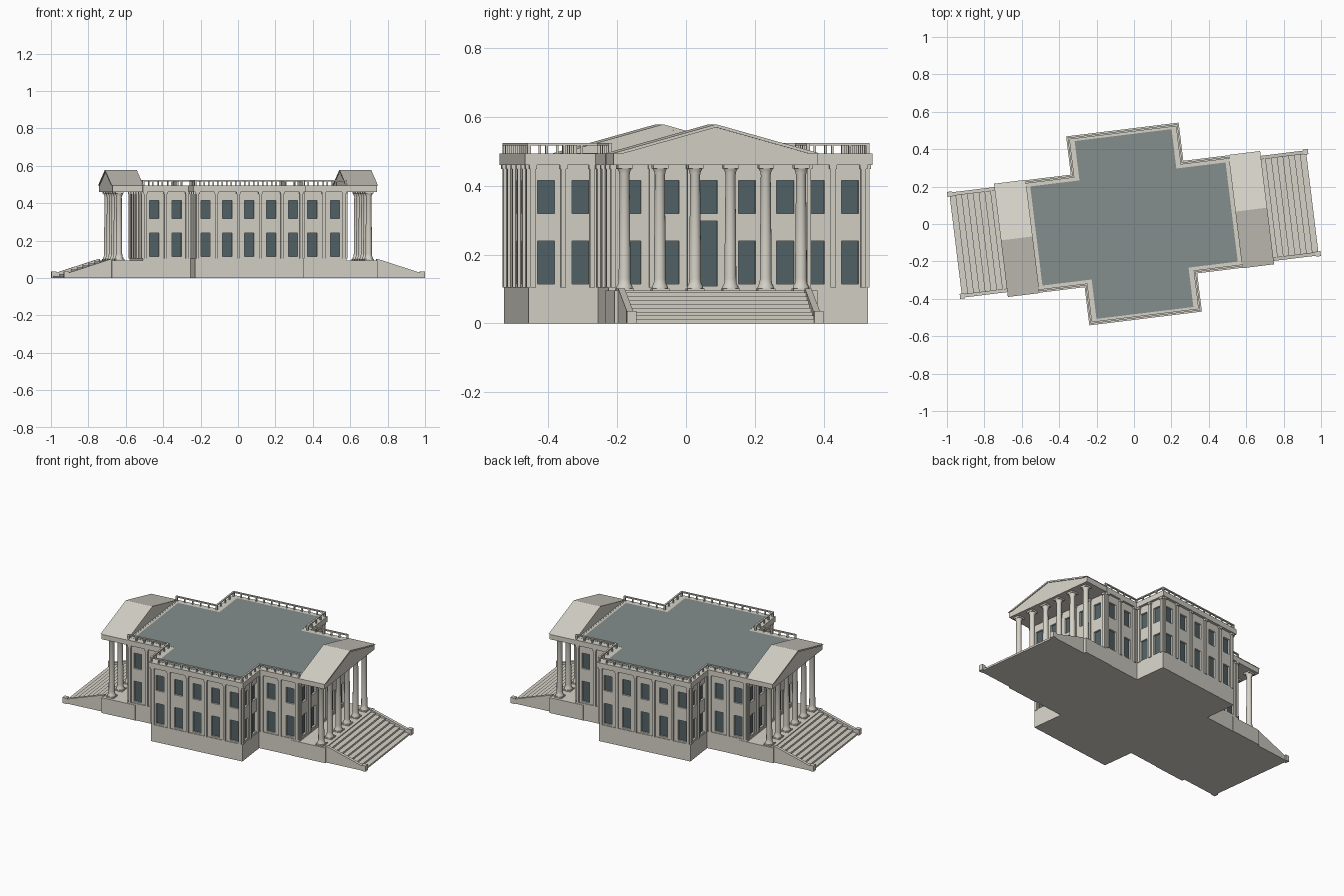
import bpy, bmesh, math
from mathutils import Matrix, Vector

if "Cube" in bpy.data.objects:
    bpy.data.objects.remove(bpy.data.objects["Cube"])

TURN = math.radians(7)  # the whole building is turned on its site


def material(name, rgb):
    m = bpy.data.materials.new(name)
    m.diffuse_color = (*rgb, 1)
    m.use_nodes = True
    m.node_tree.nodes["Principled BSDF"].inputs["Base Color"].default_value = m.diffuse_color
    return m


STONE = material("stone", (0.67, 0.645, 0.575))
SLATE = material("roof_slate", (0.23, 0.275, 0.265))
GLASS = material("window_glass", (0.085, 0.125, 0.138))


def finish(name, bm, mat, smooth=False):
    bmesh.ops.recalc_face_normals(bm, faces=bm.faces)
    me = bpy.data.meshes.new(name)
    bm.to_mesh(me)
    bm.free()
    me.materials.append(mat)
    ob = bpy.data.objects.new(name, me)
    bpy.context.collection.objects.link(ob)
    ob.rotation_euler.z = TURN
    if smooth:
        bpy.ops.object.select_all(action='DESELECT')
        ob.select_set(True)
        bpy.context.view_layer.objects.active = ob
        bpy.ops.object.shade_smooth_by_angle(angle=math.radians(35))
    return ob


def box(bm, x0, x1, y0, y1, z0, z1):
    m = Matrix.Translation(((x0 + x1) / 2, (y0 + y1) / 2, (z0 + z1) / 2))
    m = m @ Matrix.Diagonal((abs(x1 - x0), abs(y1 - y0), abs(z1 - z0), 1))
    bmesh.ops.create_cube(bm, size=1, matrix=m)


def extrude(bm, pts, vec):
    f = bm.faces.new([bm.verts.new(p) for p in pts])
    r = bmesh.ops.extrude_face_region(bm, geom=[f], use_keep_orig=True)
    bmesh.ops.translate(bm, vec=vec, verts=[v for v in r["geom"] if isinstance(v, bmesh.types.BMVert)])


def cross(bm, a, b, c, d, z0, z1):
    """Cross-shaped slab: wing half sizes a, b and arm half sizes c, d."""
    p = [(a, -b), (a, -d), (c, -d), (c, d), (a, d), (a, b)]
    p += [(-x, -y) for x, y in p]
    extrude(bm, [(x, y, z0) for x, y in p], Vector((0, 0, z1 - z0)))


def facade_box(bm, axis, sign, dist, pos, w, d0, d1, z0, z1):
    """Box on a facade, reaching from d0 to d1 out of the wall plane."""
    p0, p1 = sign * (dist + d0), sign * (dist + d1)
    if axis == "x":
        box(bm, p0, p1, pos - w / 2, pos + w / 2, z0, z1)
    else:
        box(bm, pos - w / 2, pos + w / 2, p0, p1, z0, z1)


# Facades: axis, wall distance, window positions, pilaster positions
A, B, C, D = 0.288, 0.493, 0.545, 0.29
FACADES = [
    ("y", B, [-0.236, -0.118, 0, 0.118, 0.236], [-0.279, -0.177, -0.059, 0.059, 0.177, 0.279]),
    ("y", D, [-0.487, -0.365, 0.365, 0.487], [-0.535, -0.426, -0.31, 0.31, 0.426, 0.535]),
    ("x", A, [-0.445, -0.345, 0.345, 0.445], [-0.484, -0.395, -0.31, 0.31, 0.395, 0.484]),
    ("x", C, [-0.224, -0.112, 0, 0.112, 0.224], [-0.28, -0.168, -0.056, 0.056, 0.168, 0.28]),
]

# Plinth under the building and porticoes
bm = bmesh.new()
cross(bm, A + 0.004, B + 0.004, C + 0.004, D + 0.004, 0, 0.105)
finish("plinth", bm, STONE)
bm = bmesh.new()
for s in (-1, 1):
    box(bm, s * 0.5, s * 0.716, -0.297, 0.297, 0, 0.095)
finish("portico_floors", bm, STONE)

# Walls with recessed window openings
bm = bmesh.new()
cross(bm, A, B, C, D, 0.1, 0.47)
walls = finish("walls", bm, STONE)
cut, glass, pil = bmesh.new(), bmesh.new(), bmesh.new()
for axis, dist, wins, pils in FACADES:
    for s in (-1, 1):
        for p in wins:
            door = axis == "x" and p == 0
            lower = (0.108, 0.297) if door else (0.114, 0.24)
            for z0, z1 in (lower, (0.319, 0.415)):
                facade_box(cut, axis, s, dist, p, 0.05, -0.012, 0.02, z0, z1)
                facade_box(glass, axis, s, dist, p, 0.054, -0.016, -0.0115, z0 - 0.002, z1 + 0.002)
        for p in pils:
            facade_box(pil, axis, s, dist, p, 0.015, -0.004, 0.009, 0.105, 0.465)
            facade_box(pil, axis, s, dist, p, 0.022, -0.004, 0.013, 0.449, 0.464)
cutter = finish("window_cutter", cut, STONE)
cutter.hide_render = True
mod = walls.modifiers.new("windows", "BOOLEAN")
mod.operation, mod.solver, mod.object = "DIFFERENCE", "EXACT", cutter
finish("window_panes", glass, GLASS)
finish("pilasters", pil, STONE)

# Cornice and flat roof
bm = bmesh.new()
cross(bm, A + 0.015, B + 0.016, C + 0.005, D + 0.013, 0.461, 0.494)
finish("cornice", bm, STONE)
bm = bmesh.new()
cross(bm, 0.261, 0.479, 0.526, 0.267, 0.485, 0.4947)
finish("flat_roof", bm, SLATE)

# Balustrade along every open roof edge
bm = bmesh.new()


def balustrade(p, q):
    p, q = Vector(p), Vector(q)
    lo = [min(p[i], q[i]) - 0.005 for i in (0, 1)]
    hi = [max(p[i], q[i]) + 0.005 for i in (0, 1)]
    box(bm, lo[0], hi[0], lo[1], hi[1], 0.517, 0.524)
    n = max(2, round((q - p).length / 0.05))
    for i in range(n + 1):
        x, y = p.lerp(q, i / n)
        r = 0.005 if i in (0, n) else 0.0035
        box(bm, x - r, x + r, y - r, y + r, 0.493, 0.518)


for sy in (-1, 1):
    balustrade((-0.291, sy * 0.496), (0.291, sy * 0.496))
    for sx in (-1, 1):
        balustrade((sx * 0.291, sy * 0.29), (sx * 0.291, sy * 0.496))
        balustrade((sx * 0.291, sy * 0.29), (sx * 0.546, sy * 0.29))
finish("balustrade", bm, STONE)

# Portico entablatures and gables
bm = bmesh.new()
for s in (-1, 1):
    box(bm, s * 0.54, s * 0.712, -0.3, 0.3, 0.461, 0.495)
    extrude(bm, [(s * 0.548, -0.298, 0.494), (s * 0.548, 0.298, 0.494), (s * 0.548, 0, 0.574)],
            Vector((s * 0.164, 0, 0)))
    rake = [(-0.305, 0.494), (0, 0.579), (0.305, 0.494), (0.272, 0.494), (0, 0.570), (-0.272, 0.494)]
    extrude(bm, [(s * 0.546, y, z) for y, z in rake], Vector((s * 0.171, 0, 0)))
finish("portico_gables", bm, STONE)

# Turned columns
bm = bmesh.new()
PROFILE = [(0.024, 0.101), (0.023, 0.108), (0.018, 0.117), (0.0172, 0.13), (0.0168, 0.22),
           (0.0145, 0.432), (0.016, 0.436), (0.016, 0.44), (0.022, 0.452)]
N = 16
for s in (-1, 1):
    for k in range(6):
        cx, cy = s * 0.672, (k - 2.5) * 0.1034 - s * 0.004
        rings = [[bm.verts.new((cx + r * math.cos(t * math.tau / N), cy + r * math.sin(t * math.tau / N), z))
                  for t in range(N)] for r, z in PROFILE]
        for a, b in zip(rings, rings[1:]):
            for t in range(N):
                bm.faces.new((a[t], a[(t + 1) % N], b[(t + 1) % N], b[t]))
        box(bm, cx - 0.025, cx + 0.025, cy - 0.025, cy + 0.025, 0.094, 0.102)
        box(bm, cx - 0.022, cx + 0.022, cy - 0.022, cy + 0.022, 0.451, 0.462)
finish("columns", bm, STONE, smooth=True)

# Stairs with sloped side walls and end posts
STEPS = 8
steps, cheeks = bmesh.new(), bmesh.new()
for s in (-1, 1):
    off = -s * 0.004
    prof = [(0.71, 0)]
    for i in range(STEPS):
        z = 0.095 * (STEPS - i) / (STEPS + 0.5)
        prof += [(0.71 + 0.25 * i / STEPS, z), (0.71 + 0.25 * (i + 1) / STEPS, z)]
    prof.append((0.96, 0))
    extrude(steps, [(s * x, off - 0.268, z) for x, z in prof], Vector((0, 0.536, 0)))
    for t in (-1, 1):
        side = [(0.71, 0), (0.96, 0), (0.96, 0.024), (0.718, 0.102), (0.71, 0.102)]
        extrude(cheeks, [(s * x, off + t * 0.264, z) for x, z in side], Vector((0, t * 0.019, 0)))
        box(cheeks, s * 0.944, s * 0.971, off + t * 0.261, off + t * 0.288, 0, 0.036)
finish("stairs", steps, STONE)
finish("stair_side_walls", cheeks, STONE)
